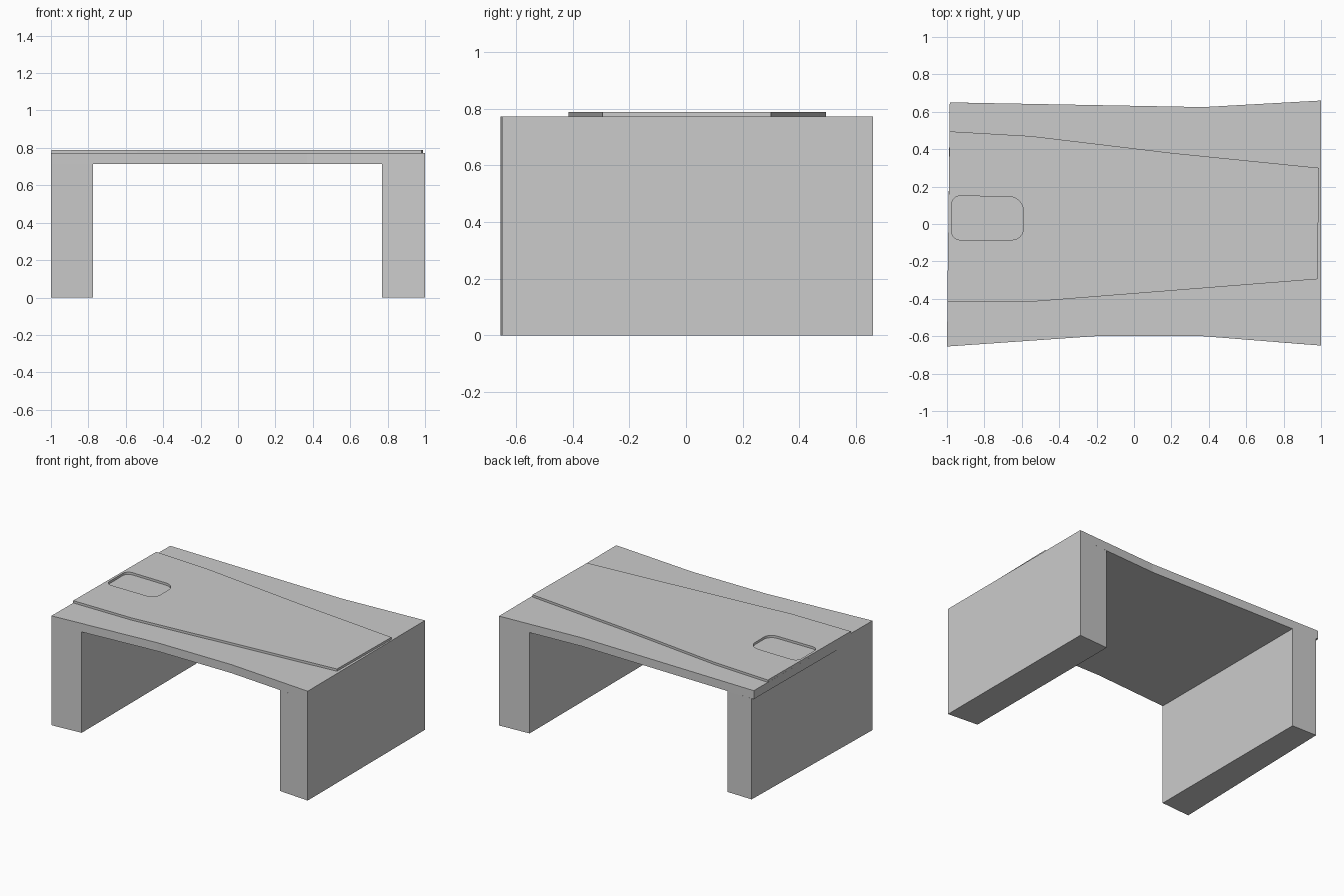
import bpy, bmesh
from math import cos, sin, pi

if "Cube" in bpy.data.objects:
    bpy.data.objects.remove(bpy.data.objects["Cube"])


def prism(name, outline, z0, z1):
    """Extrude a counter-clockwise xy outline from z0 to z1."""
    bm = bmesh.new()
    face = bm.faces.new([bm.verts.new((x, y, z0)) for x, y in outline])
    top = bmesh.ops.extrude_face_region(bm, geom=[face])
    verts = [g for g in top["geom"] if isinstance(g, bmesh.types.BMVert)]
    bmesh.ops.translate(bm, verts=verts, vec=(0, 0, z1 - z0))
    bmesh.ops.recalc_face_normals(bm, faces=bm.faces)
    mesh = bpy.data.meshes.new(name)
    bm.to_mesh(mesh)
    bm.free()
    obj = bpy.data.objects.new(name, mesh)
    bpy.context.collection.objects.link(obj)
    return obj


def rounded(corners, steps=6):
    """Rounded rectangle: (x, y, radius) corners, counter-clockwise from bottom left."""
    pts = []
    for i, (x, y, r) in enumerate(corners):
        cx = x + (r if i in (0, 3) else -r)
        cy = y + (r if i in (0, 1) else -r)
        for s in range(steps + 1):
            a = pi + (i + s / steps) * pi / 2
            pts.append((cx + r * cos(a), cy + r * sin(a)))
    return pts


UNDER, TOP, PANEL_TOP = 0.713, 0.773, 0.789

# Waisted slab top
prism("table_top", [(-1, -0.655), (-0.21, -0.6), (0.37, -0.6), (1, -0.65),
                    (1, 0.66), (0.37, 0.625), (-0.985, 0.65)], UNDER, TOP)

# Slab legs following the ends of the top
prism("left_leg", [(-1, -0.655), (-0.775, -0.639), (-0.775, 0.646),
                   (-0.968, 0.65)], 0, UNDER)
prism("right_leg", [(0.77, -0.632), (1, -0.65), (1, 0.66), (0.77, 0.647)], 0, UNDER)

# Raised tapering panel with a rounded recess
panel = prism("raised_panel", [(-0.998, -0.415), (-0.54, -0.415), (0.98, -0.295),
                               (0.99, 0.30), (0.2, 0.38), (-0.55, 0.47),
                               (-0.986, 0.495)], TOP, PANEL_TOP)
cutter = prism("recess_cutter", rounded([(-0.975, -0.085, 0.045), (-0.592, -0.085, 0.06),
                                         (-0.592, 0.146, 0.075), (-0.975, 0.15, 0.045)]),
               TOP - 0.05, PANEL_TOP + 0.05)
cutter.hide_render = True
mod = panel.modifiers.new("recess", "BOOLEAN")
mod.operation = "DIFFERENCE"
mod.solver = "EXACT"
mod.object = cutter
bpy.context.view_layer.objects.active = panel
bpy.ops.object.modifier_apply(modifier=mod.name)
bpy.data.objects.remove(cutter)
